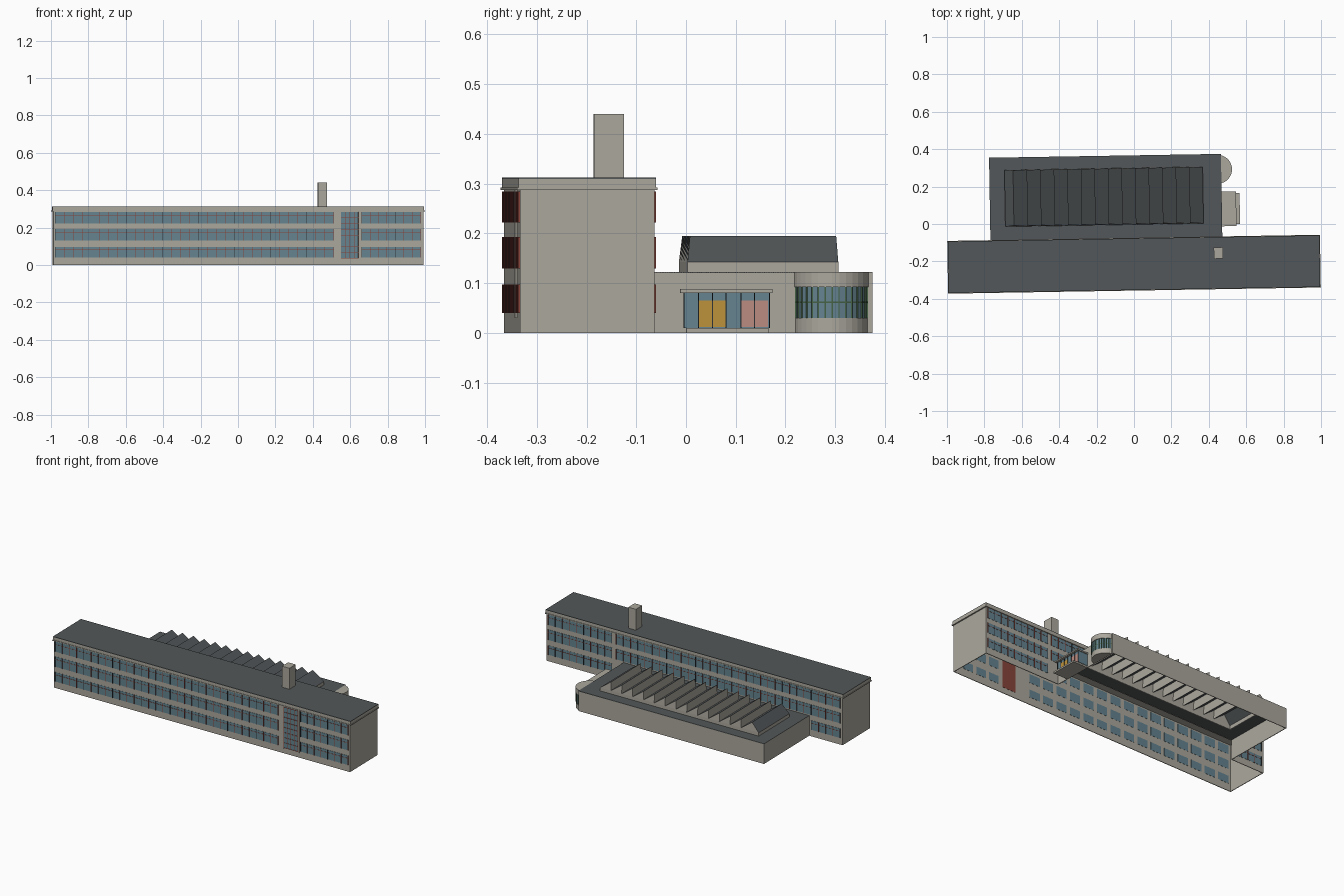
import bpy, math
from mathutils import Matrix

if "Cube" in bpy.data.objects:
    bpy.data.objects.remove(bpy.data.objects["Cube"])

TURN = Matrix.Rotation(0.0165, 4, 'Z')   # whole site is turned slightly


def material(name, r, g, b):
    m = bpy.data.materials.new(name)
    m.diffuse_color = (r, g, b, 1)
    m.use_nodes = True
    m.node_tree.nodes["Principled BSDF"].inputs["Base Color"].default_value = m.diffuse_color
    return m


WALL = material("wall", 0.41, 0.39, 0.34)
ROOF = material("roof", 0.085, 0.095, 0.10)
GLASS = material("glass", 0.13, 0.23, 0.28)
RED = material("red_frame", 0.25, 0.06, 0.045)
GREEN = material("green_frame", 0.06, 0.12, 0.06)
DARK = material("dark_frame", 0.03, 0.035, 0.04)
YELLOW = material("yellow_door", 0.51, 0.29, 0.045)
PINK = material("pink_door", 0.5, 0.26, 0.22)


def mesh(name, verts, faces, mats, slots=None):
    me = bpy.data.meshes.new(name)
    me.from_pydata(verts, [], faces)
    for m in mats:
        me.materials.append(m)
    if slots:
        me.polygons.foreach_set("material_index", slots)
    me.transform(TURN)
    me.update()
    ob = bpy.data.objects.new(name, me)
    bpy.context.collection.objects.link(ob)
    return ob


def boxes(name, mat, items):
    """One object from many (x0, x1, y0, y1, z0, z1) boxes."""
    verts, faces = [], []
    for x0, x1, y0, y1, z0, z1 in items:
        n = len(verts)
        verts += [(x, y, z) for z in (z0, z1) for x, y in ((x0, y0), (x1, y0), (x1, y1), (x0, y1))]
        for f in ((3, 2, 1, 0), (4, 5, 6, 7), (0, 1, 5, 4), (1, 2, 6, 5), (2, 3, 7, 6), (3, 0, 4, 7)):
            faces.append([n + i for i in f])
    return mesh(name, verts, faces, [mat])


# Main block: open-bottomed shell of thin walls
L, R, F, B, T = -0.992, 0.985, -0.35, -0.08, 0.004
AL, AR, AB, AH = -0.769, 0.471, 0.367, 0.123
boxes("main_walls", WALL, [
    (L, R, F, F + T, 0, 0.29), (L, L + T, F, B, 0, 0.29), (R - T, R, F, B, 0, 0.29),
    (L, AL, B - T, B, 0, 0.29), (AR, R, B - T, B, 0, 0.29), (AL, AR, B - T, B, AH - 0.004, 0.29)])
boxes("cornice", WALL, [(L - 0.008, R + 0.008, F - 0.006, B + 0.006, 0.287, 0.292),
                        (L - 0.005, R + 0.005, F - 0.003, B + 0.003, 0.292, 0.309)])
boxes("main_roof", ROOF, [(L - 0.005, R + 0.005, F - 0.003, B + 0.003, 0.309, 0.312)])
boxes("chimney", WALL, [(0.424, 0.474, -0.193, -0.132, 0.31, 0.44)])

# Window bands on both long sides
BANDS = [(0.04, 0.097), (0.13, 0.193), (0.222, 0.284)]
glass, bars, rails, heavy, inner = [], [], [], [], []


def band(x0, x1, face, out, levels):
    def span(d0, d1):
        return tuple(sorted((face + out * d0, face + out * d1)))
    for z0, z1 in levels:
        glass.append((x0, x1, *span(-0.001, 0.001), z0, z1))
        count = max(2, round((x1 - x0) / 0.048))
        step = (x1 - x0) / count
        for i in range(count + 1):
            x = x0 + i * step
            target = heavy if i % 4 == 0 else bars
            target.append((x - 0.0013, x + 0.0013, *span(0, 0.004), z0, z1))
        zr = z0 + (z1 - z0) * 0.72
        rails.append((x0, x1, *span(0, 0.002), zr - 0.001, zr + 0.001))
        # panes seen from inside
        for i in range(0, count - 1, 2):
            inner.append((x0 + i * step + 0.012, x0 + (i + 2) * step - 0.012,
                          *span(-T - 0.001, -T + 0.001), z0 + 0.005, z1 - 0.005))


for x0, x1 in ((-0.984, 0.505), (0.655, 0.972)):
    band(x0, x1, F, -1, BANDS)
band(0.548, 0.974, B, 1, BANDS)
band(-0.976, 0.52, B, 1, BANDS[1:])
band(-0.976, -0.785, B, 1, BANDS[:1])
boxes("window_glass", GLASS, glass)
boxes("window_inner_panes", GLASS, inner)
boxes("window_bars", RED, bars)
boxes("window_heavy_bars", DARK, heavy)
boxes("window_rails", RED, rails)

# Tall stair window
boxes("stair_glass", GLASS, [(0.545, 0.638, F - 0.001, F + 0.001, 0.035, 0.284)])
boxes("stair_inner_panel", RED, [(0.545, 0.638, F + T, F + T + 0.001, 0.035, 0.284)])
boxes("stair_frame", RED,
      [(0.545 + i * 0.0233 - 0.001, 0.545 + i * 0.0233 + 0.001, F - 0.003, F, 0.035, 0.284) for i in range(5)]
      + [(0.545, 0.638, F - 0.003, F, 0.035 + i * 0.031 - 0.001, 0.035 + i * 0.031 + 0.001) for i in range(9)])
boxes("stair_surround", WALL, [(x, x + 0.007, F - 0.004, F, 0.03, 0.287) for x in (0.537, 0.639)])

# Hall: walls and roof frame around the sawtooth opening
SL, SR, SF, SB = -0.688, 0.372, -0.003, 0.300
boxes("hall_walls", WALL, [(AL, AL + T, B, AB, 0, AH - 0.001), (AR - T, AR, B, AB, 0, AH - 0.001),
                           (AL, AR, AB - T, AB, 0, AH - 0.001)])
boxes("hall_roof", ROOF, [(AL, AR, B, SF, AH - 0.003, AH), (AL, AR, SB, AB, AH - 0.003, AH),
                          (AL, SL, SF, SB, AH - 0.003, AH), (SR, AR, SF, SB, AH - 0.003, AH)])
boxes("sawtooth_curb", WALL, [(SL, SR, SF, SF + T, AH - 0.003, 0.143), (SL, SR, SB - T, SB, AH - 0.003, 0.143),
                              (SL, SL + T, SF, SB, AH - 0.003, 0.143), (SR - T, SR, SF, SB, AH - 0.003, 0.143)])

# Sawtooth roof lights: steep left face, slope falling to the right
verts, faces, slots = [], [], []
COUNT, START = 14, -0.642
PITCH = (SR - START) / COUNT
for i in range(COUNT):
    x, n = START + i * PITCH, len(verts)
    foot = SL if i == 0 else x
    for y, lean in ((SF, 0.006), (SB, -0.003)):
        verts += [(foot, y, 0.143), (x, y + lean, 0.195), (x + PITCH, y, 0.143)]
    faces += [(n, n + 1, n + 4, n + 3), (n + 1, n + 2, n + 5, n + 4), (n, n + 2, n + 1), (n + 3, n + 4, n + 5)]
    slots += [1 if i == 0 else 0, 1, 0, 0]
mesh("sawtooth_roof", verts, faces, [WALL, ROOF], slots)

# Rounded bay on the right end of the hall
CX, CY, SEG = 0.452, 0.285, 14
ANG = [math.radians(-76 + 152 * i / SEG) for i in range(SEG + 1)]


def bay(name, mat, r, z0, z1, cap=False):
    v = [(CX + r * math.cos(a), CY + r * math.sin(a), z) for z in (z0, z1) for a in ANG]
    k = SEG + 1
    f = [(i, i + 1, k + i + 1, k + i) for i in range(SEG)]
    if cap:
        f += [tuple(range(k, 2 * k)), tuple(reversed(range(k)))]
    mesh(name, v, f, [mat])


bay("bay_base", WALL, 0.075, 0, 0.03, True)
bay("bay_glass", GLASS, 0.073, 0.03, 0.092)
bay("bay_top", WALL, 0.077, 0.092, AH, True)
bay("bay_rail", GREEN, 0.0745, 0.060, 0.063)
boxes("bay_bars", GREEN, [(CX + 0.074 * math.cos(a) - 0.0014, CX + 0.074 * math.cos(a) + 0.0014,
                           CY + 0.074 * math.sin(a) - 0.0014, CY + 0.074 * math.sin(a) + 0.0014,
                           0.03, 0.092) for a in ANG])

# Entrance porch with canopy, glazing, coloured doors and step
boxes("porch_canopy", WALL, [(AR, 0.548, -0.020, 0.165, 0.080, 0.088)])
boxes("porch_step", WALL, [(AR, 0.567, -0.008, 0.157, 0, 0.010)])
boxes("porch_glass", GLASS, [(0.530, 0.533, -0.013, 0.160, 0.010, 0.080),
                             (AR, 0.530, -0.013, -0.011, 0.010, 0.080),
                             (AR, 0.530, 0.158, 0.160, 0.010, 0.080)])
boxes("yellow_doors", YELLOW, [(0.533, 0.535, 0.016, 0.072, 0.012, 0.065)])
boxes("pink_doors", PINK, [(0.533, 0.535, 0.102, 0.156, 0.012, 0.065)])
boxes("porch_frame", DARK, [(0.531, 0.537, y - 0.001, y + 0.001, 0.010, 0.080)
                            for y in (-0.013, 0.016, 0.044, 0.072, 0.102, 0.129, 0.159)])
